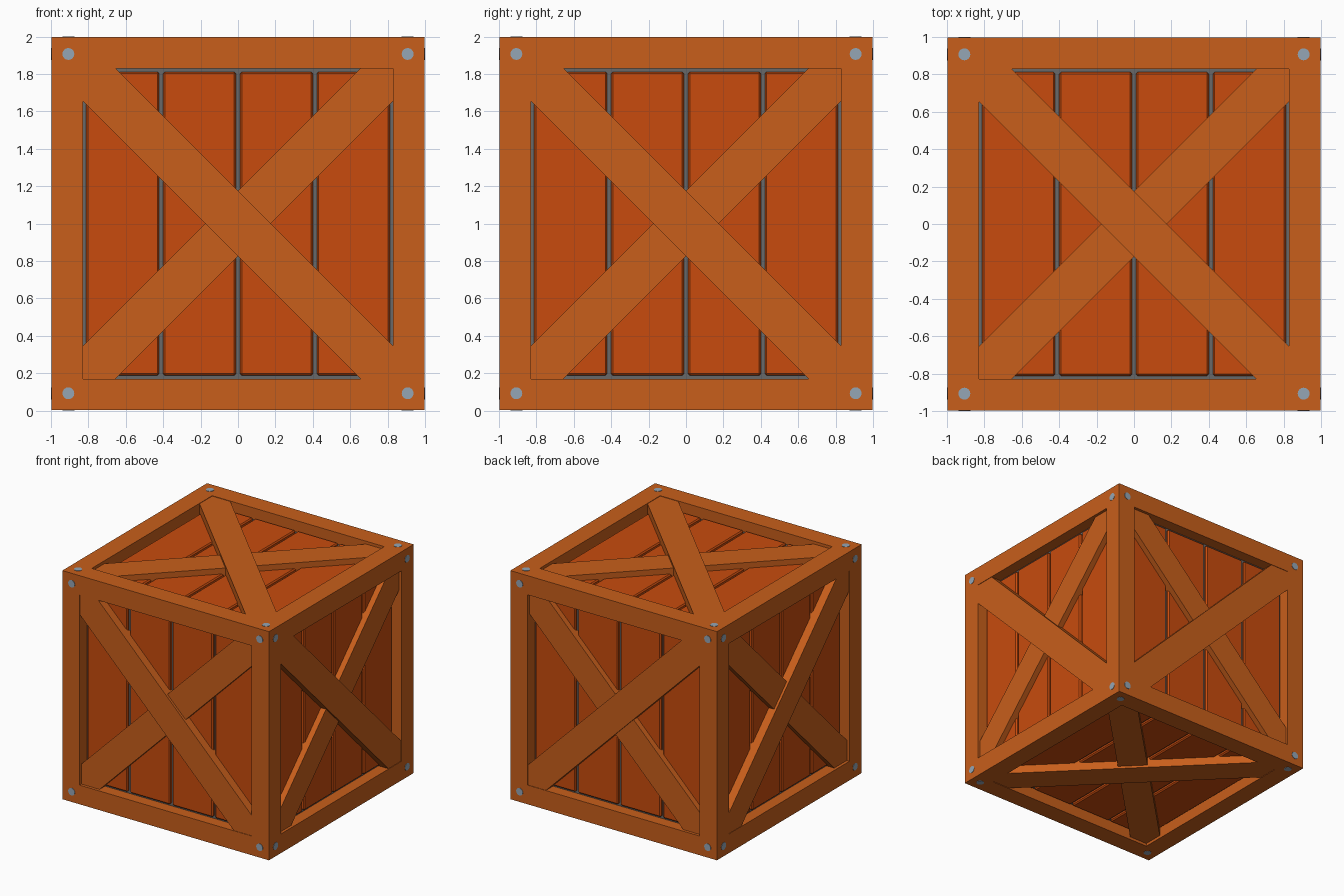
import bpy, bmesh, math
from mathutils import Matrix, Vector

if "Cube" in bpy.data.objects:
    bpy.data.objects.remove(bpy.data.objects["Cube"])

HALF = 0.997      # half size of the frame; bolts reach 1.0
RAIL = 0.167      # rail width
DEPTH = 0.10      # recess depth
A = HALF - RAIL   # half size of the opening


def material(name, rgb):
    m = bpy.data.materials.new(name)
    m.diffuse_color = (*rgb, 1)
    m.use_nodes = True
    m.node_tree.nodes["Principled BSDF"].inputs["Base Color"].default_value = m.diffuse_color
    return m


frame_wood = material("frame_wood", (0.578, 0.114, 0.011))
plank_wood = material("plank_wood", (0.578, 0.071, 0.004))
gap_grey = material("gap_grey", (0.14, 0.14, 0.14))
bolt_metal = material("bolt_metal", (0.30, 0.38, 0.46))

# u, v axes and outward direction; opposite faces are mirror images
X, Y, Z = Vector((1, 0, 0)), Vector((0, 1, 0)), Vector((0, 0, 1))
FACES = [(u, v, n * s) for u, v, n in ((X, Z, Y), (Y, Z, X), (X, Y, Z)) for s in (1, -1)]


def finish(bm, name, *mats):
    bmesh.ops.recalc_face_normals(bm, faces=bm.faces)
    bmesh.ops.translate(bm, verts=bm.verts, vec=Z)
    me = bpy.data.meshes.new(name)
    bm.to_mesh(me)
    bm.free()
    for m in mats:
        me.materials.append(m)
    ob = bpy.data.objects.new(name, me)
    bpy.context.collection.objects.link(ob)
    return ob


def prisms(name, outlines, low, high, mat):
    """Extrude the outlines on all six faces between two heights."""
    bm = bmesh.new()
    for u, v, n in FACES:
        for pts in outlines:
            lo, hi = ([bm.verts.new(u * p + v * q + n * h) for p, q in pts] for h in (low, high))
            bm.faces.new(lo)
            bm.faces.new(hi)
            for i in range(len(pts)):
                j = (i + 1) % len(pts)
                bm.faces.new((lo[i], lo[j], hi[j], hi[i]))
    return finish(bm, name, mat)


# Frame with a recessed grey backing on every side
bm = bmesh.new()
bmesh.ops.create_cube(bm, size=2 * HALF)
sides = list(bm.faces)
bmesh.ops.inset_individual(bm, faces=sides, thickness=RAIL, use_even_offset=True)
for f in sides:
    n = f.normal.copy()
    new = bmesh.ops.extrude_discrete_faces(bm, faces=[f])["faces"][0]
    bmesh.ops.translate(bm, verts=new.verts, vec=-n * DEPTH)
    new.material_index = 1
finish(bm, "crate_frame", frame_wood, gap_grey)

# Four planks per side with chamfered edges
planks = []
for i in range(4):
    c, w, h = (i - 1.5) * 0.411, 0.195, 0.812
    planks.append([(c - w, -h), (c + w, -h), (c + w, h), (c - w, h)])
ob = prisms("planks", planks, HALF - DEPTH - 0.02, HALF - 0.075, plank_wood)
bev = ob.modifiers.new("chamfer", "BEVEL")
bev.width = 0.01
bev.segments = 1

# Crossed braces, one lying over the other
W = 0.175
brace = [(-A, A), (-A + W, A), (A, W - A), (A, -A), (A - W, -A), (-A, A - W)]
prisms("upper_brace", [brace], HALF - DEPTH, HALF - 0.004, frame_wood)
prisms("lower_brace", [[(-p, q) for p, q in brace]], HALF - DEPTH, HALF - 0.025, frame_wood)

# Corner bolts
bolts = [[(sx * 0.907 + 0.032 * math.cos(k * math.pi / 8), sy * 0.907 + 0.032 * math.sin(k * math.pi / 8))
          for k in range(16)] for sx in (-1, 1) for sy in (-1, 1)]
prisms("bolts", bolts, 0.98, 1.0, bolt_metal)
